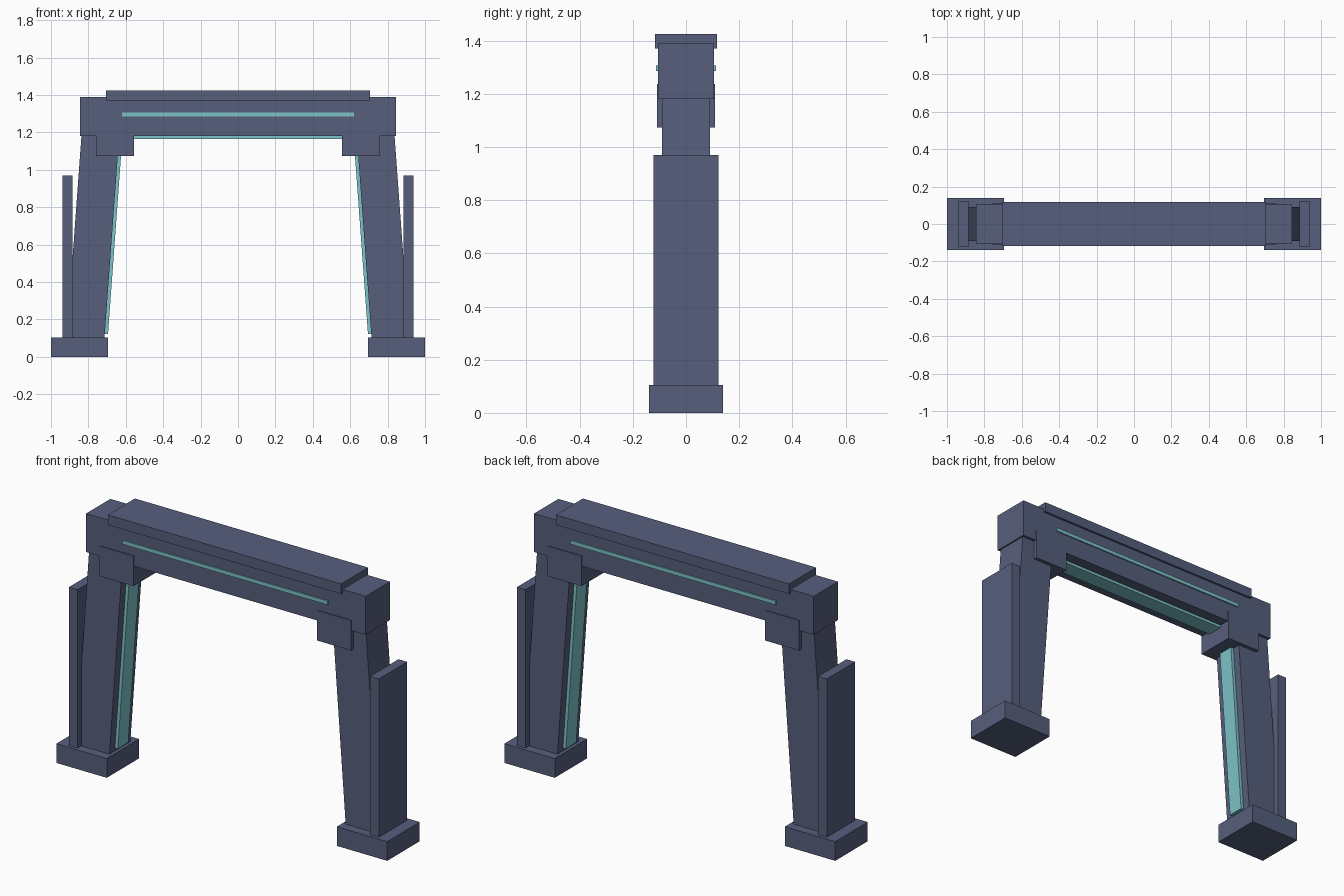
import bpy
import bmesh

cube = bpy.data.objects.get("Cube")
if cube:
    bpy.data.objects.remove(cube, do_unlink=True)


def material(name, colour):
    m = bpy.data.materials.new(name)
    m.use_nodes = True
    m.diffuse_color = colour
    m.node_tree.nodes["Principled BSDF"].inputs["Base Color"].default_value = colour
    return m


slate = material("slate blue", (0.093, 0.114, 0.202, 1))
teal = material("pale teal", (0.205, 0.546, 0.578, 1))


def block(name, x, y, z, mat, lean=0.0):
    """Box from (min, max) ranges; lean shifts x per unit of height above its base."""
    bm = bmesh.new()
    bmesh.ops.create_cube(bm, size=1)
    for v in bm.verts:
        top = v.co.z > 0
        v.co.x = x[v.co.x > 0] + (lean * (z[1] - z[0]) if top else 0)
        v.co.y = y[v.co.y > 0]
        v.co.z = z[top]
    bmesh.ops.recalc_face_normals(bm, faces=bm.faces)
    mesh = bpy.data.meshes.new(name)
    bm.to_mesh(mesh)
    bm.free()
    mesh.materials.append(mat)
    obj = bpy.data.objects.new(name, mesh)
    bpy.context.collection.objects.link(obj)
    return obj


def both(half):
    return (-half, half)


# Crossbeam with its cap and light strips
block("crossbeam", both(0.845), both(0.105), (1.18, 1.39), slate)
block("beam_cap", both(0.705), both(0.117), (1.37, 1.425), slate)
block("underside_light", both(0.56), both(0.045), (1.165, 1.185), teal)
for label, s in (("front", -1), ("back", 1)):
    block(label + "_light", both(0.62), sorted((s * 0.1, s * 0.112)),
          (1.286, 1.306), teal)

# Leaning legs with feet, outer plates, brackets and inner light strips
LEAN = 0.073
for label, s in (("left", 1), ("right", -1)):
    def side(name, x0, x1, depth, z, mat, lean=0.0):
        block(label + "_" + name, sorted((s * x0, s * x1)), both(depth), z, mat, s * lean)

    side("foot", 0.695, 1.0, 0.14, (0, 0.105), slate)
    side("leg", 0.714, 0.916, 0.09, (0.1, 1.19), slate, -LEAN)
    side("outer_plate", 0.884, 0.937, 0.122, (0.1, 0.97), slate)
    side("bracket", 0.555, 0.76, 0.11, (1.073, 1.237), slate)
    side("inner_light", 0.695, 0.72, 0.045, (0.122, 1.08), teal, -LEAN)
